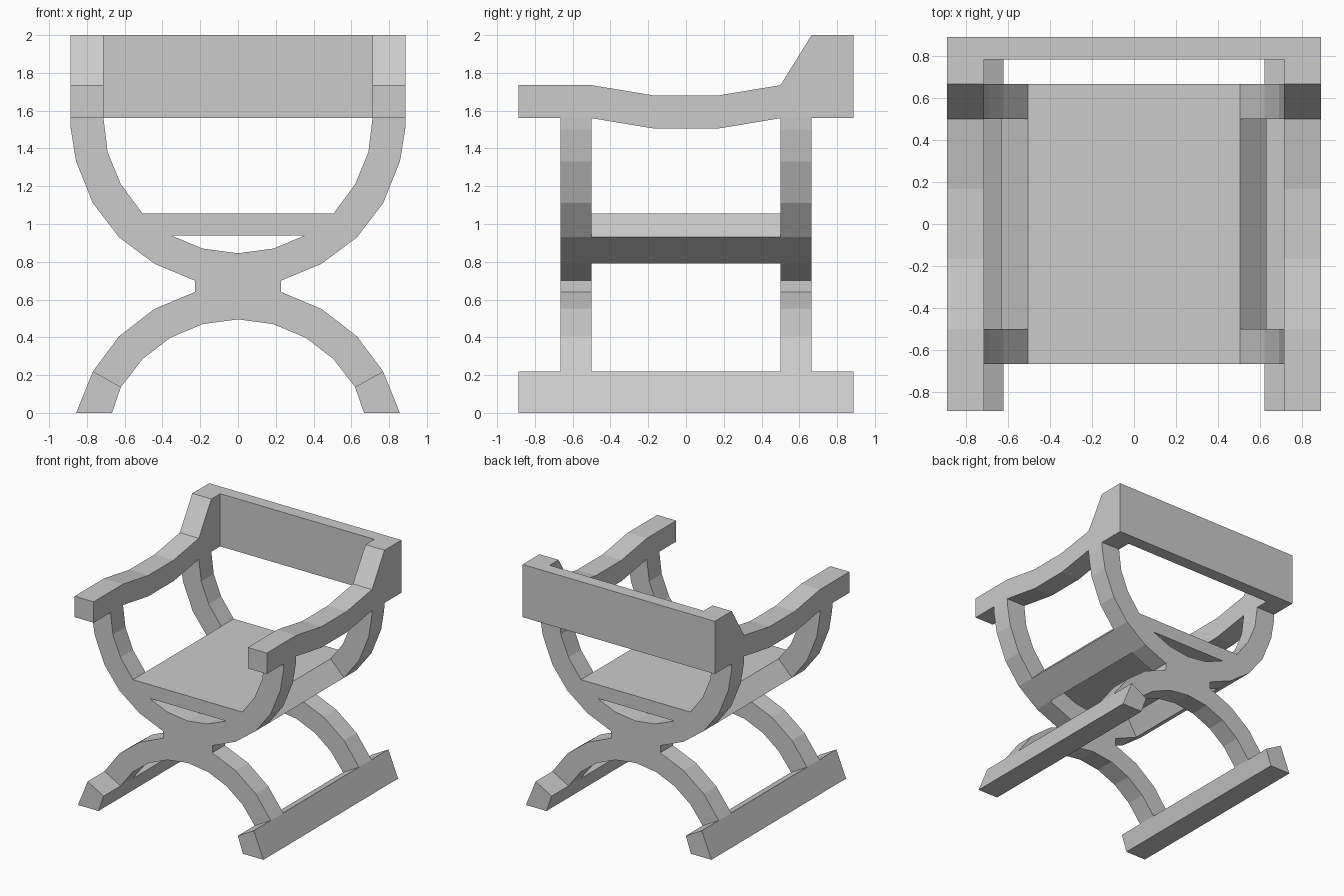
import bpy, bmesh

if "Cube" in bpy.data.objects:
    bpy.data.objects.remove(bpy.data.objects["Cube"])


def half_prism(name, profile, spans, axis='Y'):
    """Extrude a right-hand profile along an axis, then mirror it across x = 0.
    Walls lying on the mirror plane are left out so the halves weld cleanly."""
    bm = bmesh.new()
    for lo, hi in spans:
        if axis == 'Y':
            rings = [[bm.verts.new((x, t, z)) for x, z in profile] for t in (lo, hi)]
        else:
            rings = [[bm.verts.new((t, y, z)) for y, z in profile] for t in (lo, hi)]
        a, b = rings
        bm.faces.new(a)
        bm.faces.new(b[::-1])
        n = len(profile)
        for i in range(n):
            j = (i + 1) % n
            quad = (a[j], a[i], b[i], b[j])
            if any(abs(v.co.x) > 1e-5 for v in quad):
                bm.faces.new(quad)
    bmesh.ops.recalc_face_normals(bm, faces=bm.faces)
    mesh = bpy.data.meshes.new(name)
    bm.to_mesh(mesh)
    bm.free()
    obj = bpy.data.objects.new(name, mesh)
    bpy.context.collection.objects.link(obj)
    mirror = obj.modifiers.new("mirror", 'MIRROR')
    mirror.use_clip = True
    return obj


# Curved X-shaped frames, front and back, with the lens opening under the seat
frame = [(0, 1.055), (0.505, 1.055), (0.62, 1.21), (0.69, 1.38), (0.712, 1.56),
         (0.888, 1.56), (0.885, 1.50), (0.857, 1.33), (0.768, 1.11), (0.63, 0.93),
         (0.443, 0.79), (0.228, 0.70), (0.228, 0.64), (0.443, 0.55), (0.63, 0.405),
         (0.768, 0.22), (0.62, 0.137), (0.505, 0.285), (0.36, 0.397), (0.187, 0.47),
         (0, 0.495), (0, 0.845), (0.187, 0.87), (0.355, 0.94), (0, 0.94)]
half_prism("cross_frames", frame, [(-0.665, -0.5), (0.5, 0.665)])

# Seat panel with its curved side rails
seat = [(0, 1.055), (0.505, 1.055), (0.63, 0.93), (0.443, 0.79), (0.355, 0.94), (0, 0.94)]
half_prism("seat", seat, [(-0.5, 0.5)])

# Floor runners
runner = [(0.768, 0.22), (0.857, 0), (0.667, 0), (0.62, 0.137)]
half_prism("floor_runners", runner, [(-0.888, 0.888)])

# Dipped armrests rising to the back
arm = [(-0.888, 1.735), (-0.5, 1.735), (-0.167, 1.68), (0.167, 1.68), (0.5, 1.735),
       (0.665, 2.0), (0.888, 2.0), (0.888, 1.56), (0.5, 1.56), (0.167, 1.505),
       (-0.167, 1.505), (-0.5, 1.56), (-0.888, 1.56)]
half_prism("armrests", arm, [(0.712, 0.888)], axis='X')

# Back panel between the armrests
back = [(0.782, 1.56), (0.888, 1.56), (0.888, 2.0), (0.782, 2.0)]
half_prism("backrest", back, [(0, 0.712)], axis='X').data.update()

# Remove the backrest cap on the mirror plane
bm = bmesh.new()
mesh = bpy.data.objects["backrest"].data
bm.from_mesh(mesh)
inner = [f for f in bm.faces if all(abs(v.co.x) < 1e-5 for v in f.verts)]
bmesh.ops.delete(bm, geom=inner, context='FACES_ONLY')
bm.to_mesh(mesh)
bm.free()
